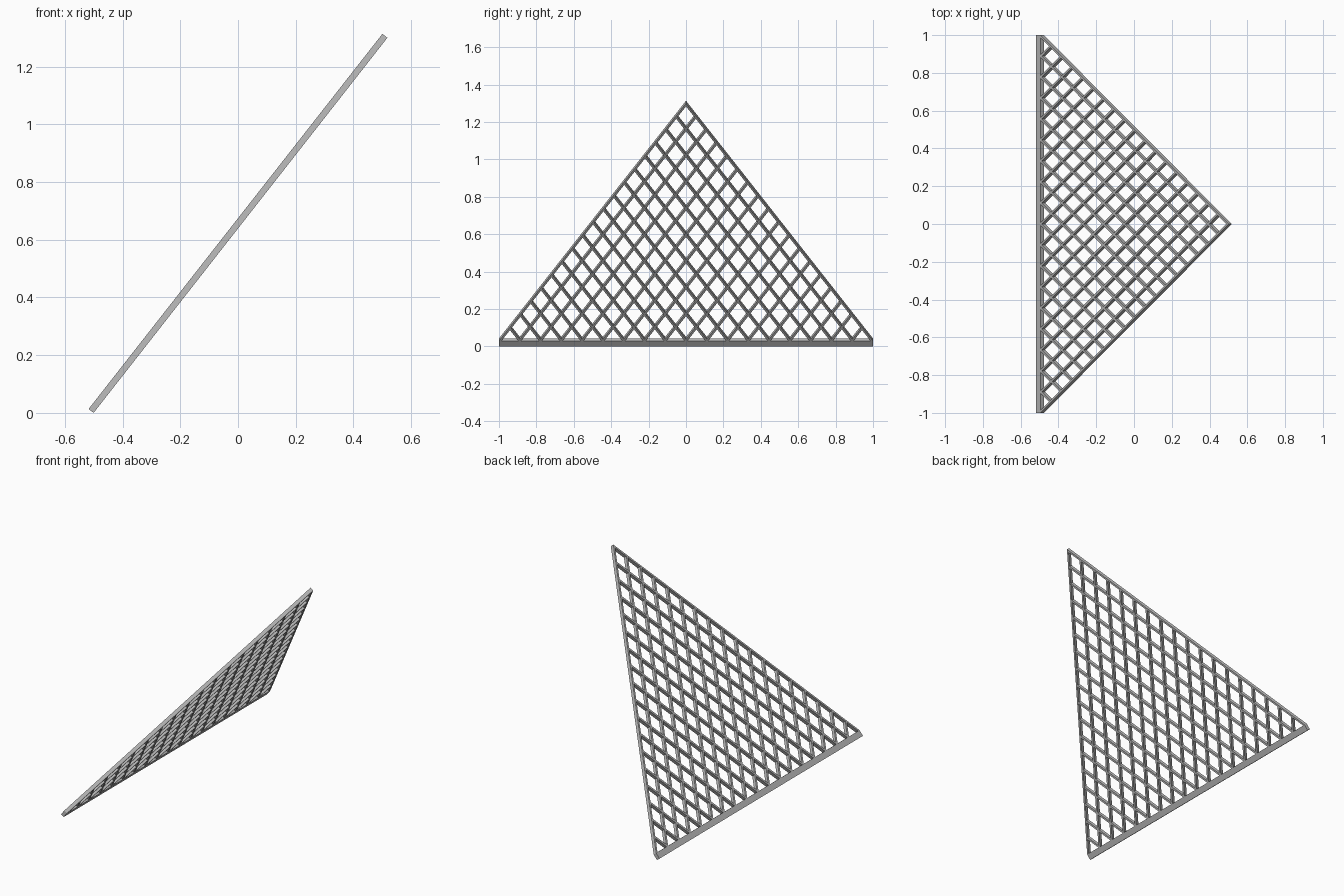
import bpy, bmesh, math

if "Cube" in bpy.data.objects:
    bpy.data.objects.remove(bpy.data.objects["Cube"])

TILT = math.radians(51.93)   # slope of the panel
LENGTH = 1.651               # panel length along the slope
DEPTH = 0.022                # panel thickness
BEAM = 0.037                 # width of the bottom beam
DIVISIONS = 18
RISE = LENGTH - BEAM         # height of the lattice triangle
CENTRE_Z = (LENGTH * math.sin(TILT) + DEPTH * math.cos(TILT)) / 2

grey = bpy.data.materials.new("light_grey")
grey.use_nodes = True
colour = (0.5, 0.5, 0.5, 1)
grey.diffuse_color = colour
grey.node_tree.nodes["Principled BSDF"].inputs["Base Color"].default_value = colour


def panel_part(name, outlines, depth, mirrored=False):
    """Extrude flat outlines of (y, distance up the slope) and tilt them."""
    bm = bmesh.new()
    for outline in outlines:
        rings = [[bm.verts.new((v - LENGTH / 2, y, n)) for y, v in outline]
                 for n in (-depth / 2, depth / 2)]
        bm.faces.new(rings[0])
        bm.faces.new(rings[1])
        count = len(outline)
        for i in range(count):
            j = (i + 1) % count
            bm.faces.new((rings[0][i], rings[0][j], rings[1][j], rings[1][i]))
    bmesh.ops.recalc_face_normals(bm, faces=bm.faces)
    mesh = bpy.data.meshes.new(name)
    bm.to_mesh(mesh)
    bm.free()
    mesh.materials.append(grey)
    obj = bpy.data.objects.new(name, mesh)
    bpy.context.collection.objects.link(obj)
    obj.location.z = CENTRE_Z
    obj.rotation_euler.y = -TILT
    if mirrored:
        mirror = obj.modifiers.new("Mirror", "MIRROR")
        mirror.use_axis = (False, True, False)
        mirror.use_clip = False
        mirror.use_mirror_merge = False
    return obj


def slat(base, width):
    """Slat parallel to one sloping edge, trimmed against the other."""
    a, b = base - width / 2, base + width / 2
    return [(a, BEAM), (b, BEAM),
            ((1 + b) / 2, BEAM + (1 - b) / 2 * RISE),
            ((1 + a) / 2, BEAM + (1 - a) / 2 * RISE)]


# Bottom beam
panel_part("bottom_beam", [[(-1, 0), (1, 0), (1, BEAM), (-1, BEAM)]], DEPTH)

# Sloping side rails meeting at the apex
RAIL = 0.013
panel_part("side_rails", [slat(-1 + RAIL / 2, RAIL)], DEPTH, True)

# Diagonal lattice, mirrored to make the crossing slats
pitch = 2 / DIVISIONS
panel_part("lattice_slats",
           [slat(-1 + pitch * i, 0.014) for i in range(1, DIVISIONS)],
           DEPTH - 0.001, True)
